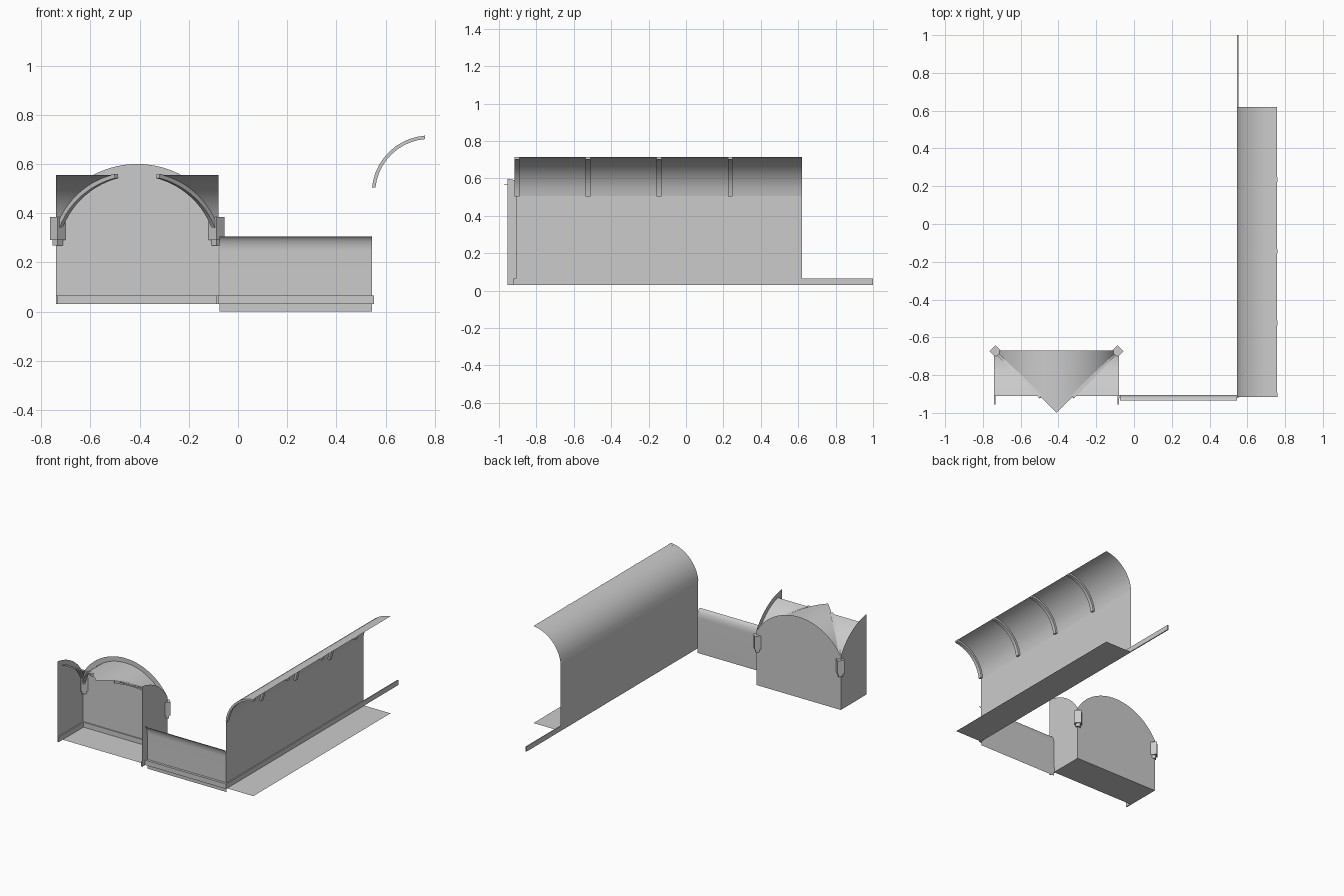
import bpy, math
from mathutils import Vector

if "Cube" in bpy.data.objects:
    bpy.data.objects.remove(bpy.data.objects["Cube"])

XC, YC = -0.41, -1.0          # centre of the groin vault
HALF = 0.33                   # half width of the alcove
BACK = YC + HALF              # back wall of the alcove
FLOOR, SKIRT = 0.03, 0.065


def mesh(name, verts, faces, smooth=False):
    me = bpy.data.meshes.new(name)
    me.from_pydata(verts, [], faces)
    me.update()
    ob = bpy.data.objects.new(name, me)
    bpy.context.collection.objects.link(ob)
    if smooth:
        bpy.ops.object.select_all(action='DESELECT')
        ob.select_set(True)
        bpy.context.view_layer.objects.active = ob
        bpy.ops.object.shade_smooth_by_angle(angle=math.radians(35))
    return ob


def strip(name, a, b, smooth=True):
    """Surface between two matching rows of points."""
    n = len(a)
    return mesh(name, list(a) + list(b),
                [(i, i + 1, n + i + 1, n + i) for i in range(n - 1)], smooth)


def box(name, x0, x1, y0, y1, z0, z1):
    v = [(x, y, z) for x in (x0, x1) for y in (y0, y1) for z in (z0, z1)]
    return mesh(name, v, [(0, 1, 3, 2), (4, 6, 7, 5), (0, 4, 5, 1),
                          (2, 3, 7, 6), (0, 2, 6, 4), (1, 5, 7, 3)])


def bar(name, rings):
    """Closed rectangular bar through a list of four-point rings."""
    v = [p for r in rings for p in r]
    f = [(4 * i + k, 4 * i + (k + 1) % 4, 4 * i + 4 + (k + 1) % 4, 4 * i + 4 + k)
         for i in range(len(rings) - 1) for k in range(4)]
    e = 4 * (len(rings) - 1)
    return mesh(name, v, f + [(3, 2, 1, 0), (e, e + 1, e + 2, e + 3)], True)


def drop(d, r):
    return r - math.sqrt(r * r - d * d)


def lunette(d):
    return 0.60 - drop(d, 0.3825)


def web(d):
    return 0.567 - drop(d, 0.34)


def span(a, b, n):
    return [a + (b - a) * i / n for i in range(n + 1)]


# Alcove back wall with arched top
xs = span(-HALF, HALF, 24)
strip("alcove_back_wall", [(XC + d, BACK, FLOOR) for d in xs],
      [(XC + d, BACK, lunette(d)) for d in xs], False)
# Back vault web, a triangle in plan
strip("vault_back_web", [(XC + d, BACK, web(d)) for d in xs],
      [(XC + d, YC + abs(d), web(d)) for d in xs])
strip("alcove_floor", [(XC - HALF, -0.91, FLOOR), (XC + HALF, -0.91, FLOOR)],
      [(XC - HALF, BACK, FLOOR), (XC + HALF, BACK, FLOOR)], False)
box("alcove_back_skirting", XC - HALF, XC + HALF, BACK - 0.008, BACK, FLOOR, SKIRT)

for side, s in (("left", -1), ("right", 1)):
    xw = XC + s * HALF
    # Side wall, side web and skirting
    ds = span(0.045, HALF, 12)
    strip(side + "_alcove_wall", [(xw, YC + d, FLOOR) for d in ds],
          [(xw, YC + d, lunette(d)) for d in ds], False)
    ds = span(0.09, HALF, 14)
    strip(side + "_vault_web", [(xw, YC + d, web(d)) for d in ds],
          [(XC + s * d, YC + d, web(d)) for d in ds])
    xi = xw - s * 0.008
    box(side + "_alcove_skirting", min(xw, xi), max(xw, xi), -0.955, BACK, FLOOR, SKIRT)
    # Diagonal rib under the groin
    w = Vector((s * 0.007, -0.007, 0))
    rings = []
    for d in span(0.085, 0.325, 14):
        p = Vector((XC + s * d, YC + d, web(d)))
        slope = d / math.sqrt(0.34 ** 2 - d * d) / math.sqrt(2)
        n = Vector((s * slope / math.sqrt(2), slope / math.sqrt(2), 1)).normalized()
        hi, lo = p + n * 0.004, p - n * 0.014
        rings.append([hi + w, hi - w, lo - w, lo + w])
    bar(side + "_vault_rib", rings)
    # Diamond-shaped corbel with a smaller foot
    cx, cy = XC + s * 0.323, -0.673

    def diamond(r, z):
        return [(cx + r, cy, z), (cx, cy + r, z), (cx - r, cy, z), (cx, cy - r, z)]
    bar(side + "_corbel", [diamond(0.032, 0.29), diamond(0.032, 0.385)])
    bar(side + "_corbel_foot", [diamond(0.021, 0.268), diamond(0.021, 0.29)])

# Low wall with a small cove at the top
prof = [(-0.905, 0.0), (-0.905, 0.245)]
prof += [(-0.935 + 0.03 * math.cos(t), 0.245 + 0.061 * math.sin(t))
         for t in span(0.15, math.pi / 2, 8)]
strip("low_wall", [(-0.075, y, z) for y, z in prof], [(0.545, y, z) for y, z in prof])
box("low_wall_skirting", -0.08, 0.55, -0.922, -0.905, FLOOR, SKIRT)

# Long wall, floor strip and skirting
WX, Y0, Y1 = 0.545, -0.91, 0.62
strip("long_wall", [(WX, Y0, FLOOR), (WX, Y0, 0.505)],
      [(WX, Y1, FLOOR), (WX, Y1, 0.505)], False)
strip("long_floor", [(WX, Y0, FLOOR), (0.757, Y0, FLOOR)],
      [(WX, Y1, FLOOR), (0.757, Y1, FLOOR)], False)
box("long_skirting", WX, WX + 0.007, -0.92, 1.0, FLOOR, SKIRT)

# Ceiling cove over the long wall
R = 0.2345
a, b = Vector((WX, 0.505)), Vector((0.757, 0.715))
mid, chord = (a + b) / 2, b - a
inward = Vector((chord.y, -chord.x)).normalized()
half = math.asin(chord.length / 2 / R)
centre = mid + inward * R * math.cos(half)
start = math.atan2(a.y - centre.y, a.x - centre.x) % (2 * math.pi)


def arc(r, t):
    return centre.x + r * math.cos(t), centre.y + r * math.sin(t)


angles = span(start, start - 2 * half, 10)
pts = [arc(R, t) for t in angles]
strip("ceiling_cove", [(x, Y0, z) for x, z in pts], [(x, Y1, z) for x, z in pts])

# Ribs under the cove
for i in range(4):
    y = -0.904 + 0.38 * i
    rings = []
    for t in span(start, start - 2 * half - 0.01, 10):
        (xo, zo), (xi, zi) = arc(R, t), arc(R - 0.014, t)
        rings.append([(xo, y - 0.0125, zo), (xo, y + 0.0125, zo),
                      (xi, y + 0.0125, zi), (xi, y - 0.0125, zi)])
    bar("cove_rib_%d" % (i + 1), rings)
